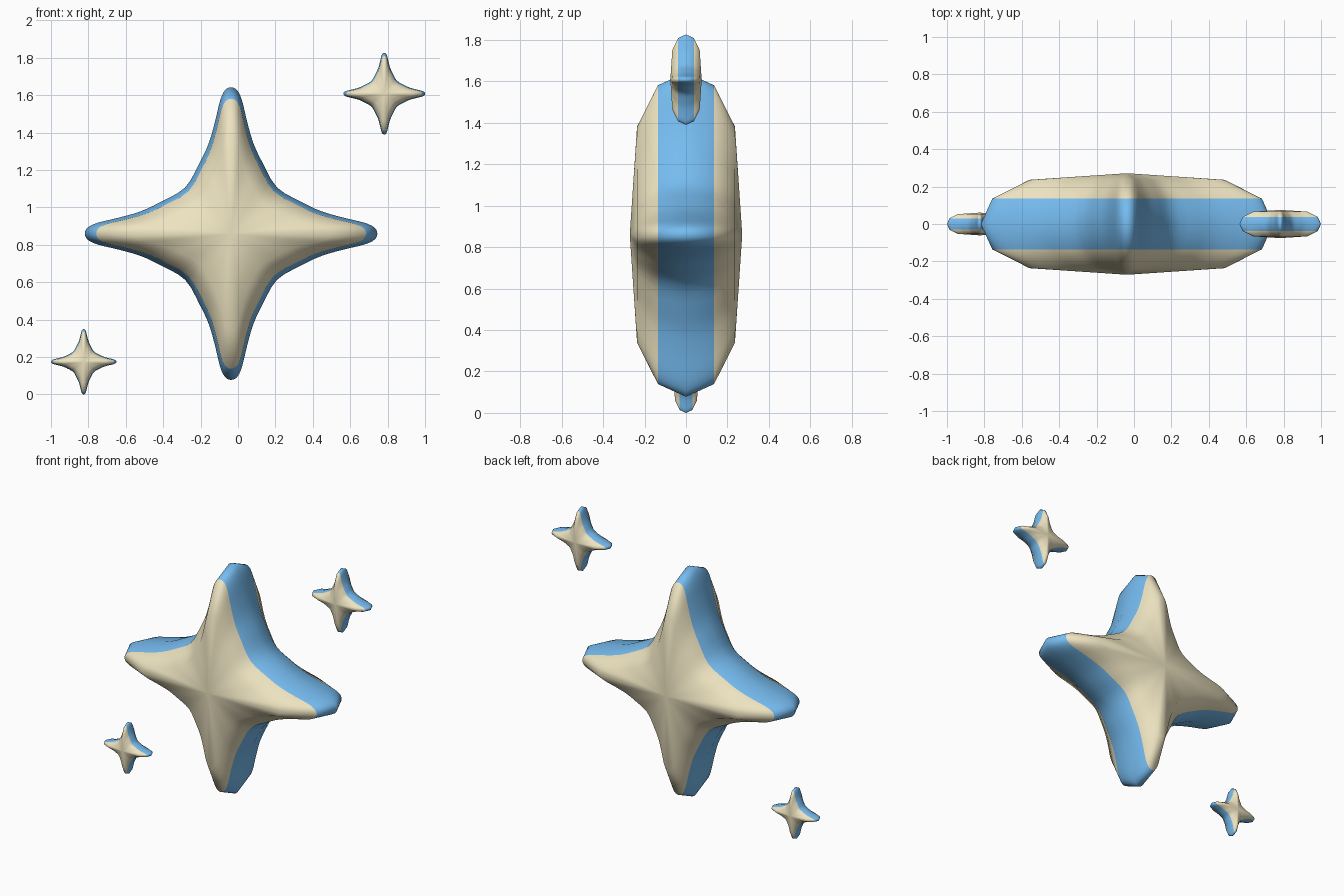
import bpy, bmesh
from mathutils import Vector

if "Cube" in bpy.data.objects:
    bpy.data.objects.remove(bpy.data.objects["Cube"])


def material(name, color):
    m = bpy.data.materials.new(name)
    m.diffuse_color = color
    m.use_nodes = True
    m.node_tree.nodes["Principled BSDF"].inputs["Base Color"].default_value = m.diffuse_color
    return m


cream = material("cream", (0.85, 0.77, 0.53, 1))
blue = material("blue", (0.18, 0.50, 0.87, 1))

# One eighth of the star outline, from the tip to the inner corner (tip radius 1)
HALF = [(0, 1), (.042, .98), (.075, .91), (.11, .765), (.152, .62), (.215, .485), (.315, .315)]
# Layers from back to front: depth and outline scale
LAYERS = [(.302, .667), (.173, .922), (0, 1), (-.173, .922), (-.302, .667)]
APEX = .347


def star_outline(steps=3):
    quarter = HALF + [(z, x) for x, z in reversed(HALF[1:-1])]
    pts = []
    for _ in range(4):
        pts += [Vector(p) for p in quarter]
        quarter = [(z, -x) for x, z in quarter]
    # Smooth the closed outline with a Catmull-Rom spline
    out, n = [], len(pts)
    for i in range(n):
        a, b, c, d = (pts[(i + k) % n] for k in (-1, 0, 1, 2))
        for s in range(steps):
            t = s / steps
            out.append(.5 * (2 * b + (c - a) * t + (2 * a - 5 * b + 4 * c - d) * t * t
                             + (3 * b - a - 3 * c + d) * t ** 3))
    return out


def star(name, x, z, radius):
    bm = bmesh.new()
    outline = star_outline()
    n = len(outline)
    rings = [[bm.verts.new((p.x * s, y, p.y * s)) for p in outline] for y, s in LAYERS]
    # Side bands: the two around the middle are blue
    for k in range(len(rings) - 1):
        for i in range(n):
            j = (i + 1) % n
            f = bm.faces.new((rings[k][i], rings[k][j], rings[k + 1][j], rings[k + 1][i]))
            f.material_index = 1 if k in (1, 2) else 0
    # Shallow pointed faces at back and front
    for ring, y in ((rings[0], APEX), (rings[-1], -APEX)):
        tip = bm.verts.new((0, y, 0))
        for i in range(n):
            bm.faces.new((ring[i], ring[(i + 1) % n], tip))
    bmesh.ops.recalc_face_normals(bm, faces=bm.faces)
    for f in bm.faces:
        f.smooth = True
    bmesh.ops.scale(bm, vec=(radius,) * 3, verts=bm.verts)
    mesh = bpy.data.meshes.new(name)
    bm.to_mesh(mesh)
    bm.free()
    mesh.materials.append(cream)
    mesh.materials.append(blue)
    ob = bpy.data.objects.new(name, mesh)
    ob.location = (x, 0, z)
    bpy.context.collection.objects.link(ob)


star("large_star", -.037, .86, .782)
star("upper_small_star", .782, 1.608, .218)
star("lower_small_star", -.825, .175, .175)
